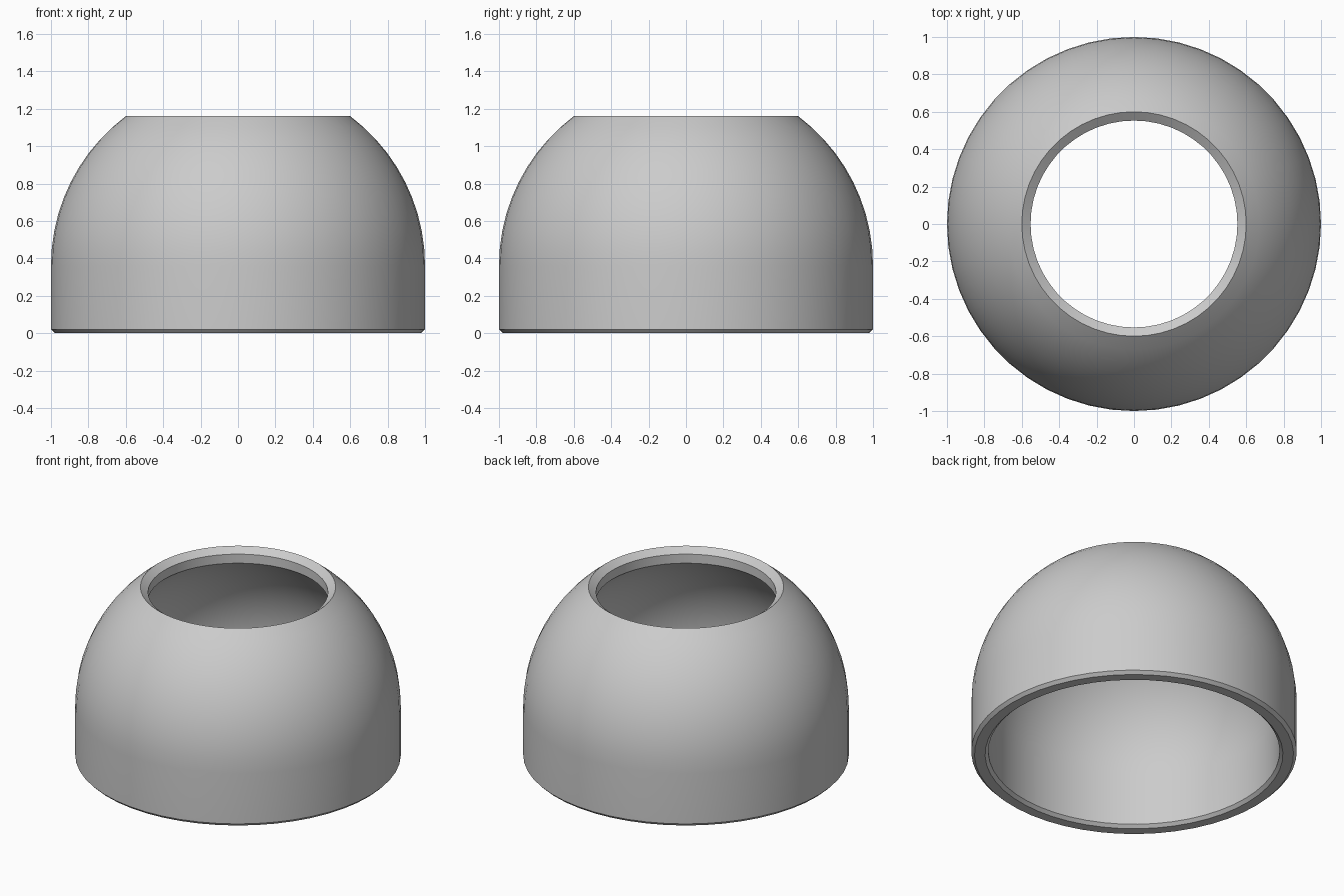
import bpy
import bmesh
from math import sin, cos, asin, acos, pi, radians

cube = bpy.data.objects.get("Cube")
if cube:
    bpy.data.objects.remove(cube, do_unlink=True)

SEGMENTS = 52
CENTRE_Z = 0.36      # height where the wall turns into the dome
OUTER, INNER = 1.0, 0.895
TOP = 1.16           # height of the cut
HOLE = 0.553         # radius of the top opening
BEVEL = 0.02


def arc(radius, end, steps):
    """Dome profile from the equator up to the given angle."""
    return [(radius * cos(end * i / steps), CENTRE_Z + radius * sin(end * i / steps))
            for i in range(steps + 1)]


# Closed wall section: outside going up, rim, inside going down
outer_arc = arc(OUTER, asin((TOP - CENTRE_Z) / OUTER), 10)
inner_arc = arc(INNER, acos(HOLE / INNER), 10)
profile = [(OUTER - BEVEL, 0), (OUTER, BEVEL)] + outer_arc
profile += [(HOLE, TOP - 0.035)] + inner_arc[::-1]
profile += [(INNER, BEVEL), (INNER + BEVEL, 0)]

# Revolve the section
bm = bmesh.new()
rings = []
for s in range(SEGMENTS):
    a = 2 * pi * s / SEGMENTS
    rings.append([bm.verts.new((r * cos(a), r * sin(a), z)) for r, z in profile])
n = len(profile)
for s in range(SEGMENTS):
    here, there = rings[s], rings[(s + 1) % SEGMENTS]
    for i in range(n):
        j = (i + 1) % n
        bm.faces.new((here[i], there[i], there[j], here[j]))
bmesh.ops.recalc_face_normals(bm, faces=bm.faces)

mesh = bpy.data.meshes.new("dome_shell")
bm.to_mesh(mesh)
bm.free()
shell = bpy.data.objects.new("dome_shell", mesh)
bpy.context.collection.objects.link(shell)

# Plain grey material
grey = bpy.data.materials.new("light_grey")
grey.use_nodes = True
colour = (0.6, 0.6, 0.6, 1)
grey.diffuse_color = colour
grey.node_tree.nodes["Principled BSDF"].inputs["Base Color"].default_value = colour
mesh.materials.append(grey)

# Smooth dome with sharp rims
bpy.ops.object.select_all(action="DESELECT")
shell.select_set(True)
bpy.context.view_layer.objects.active = shell
bpy.ops.object.shade_smooth_by_angle(angle=radians(30))
